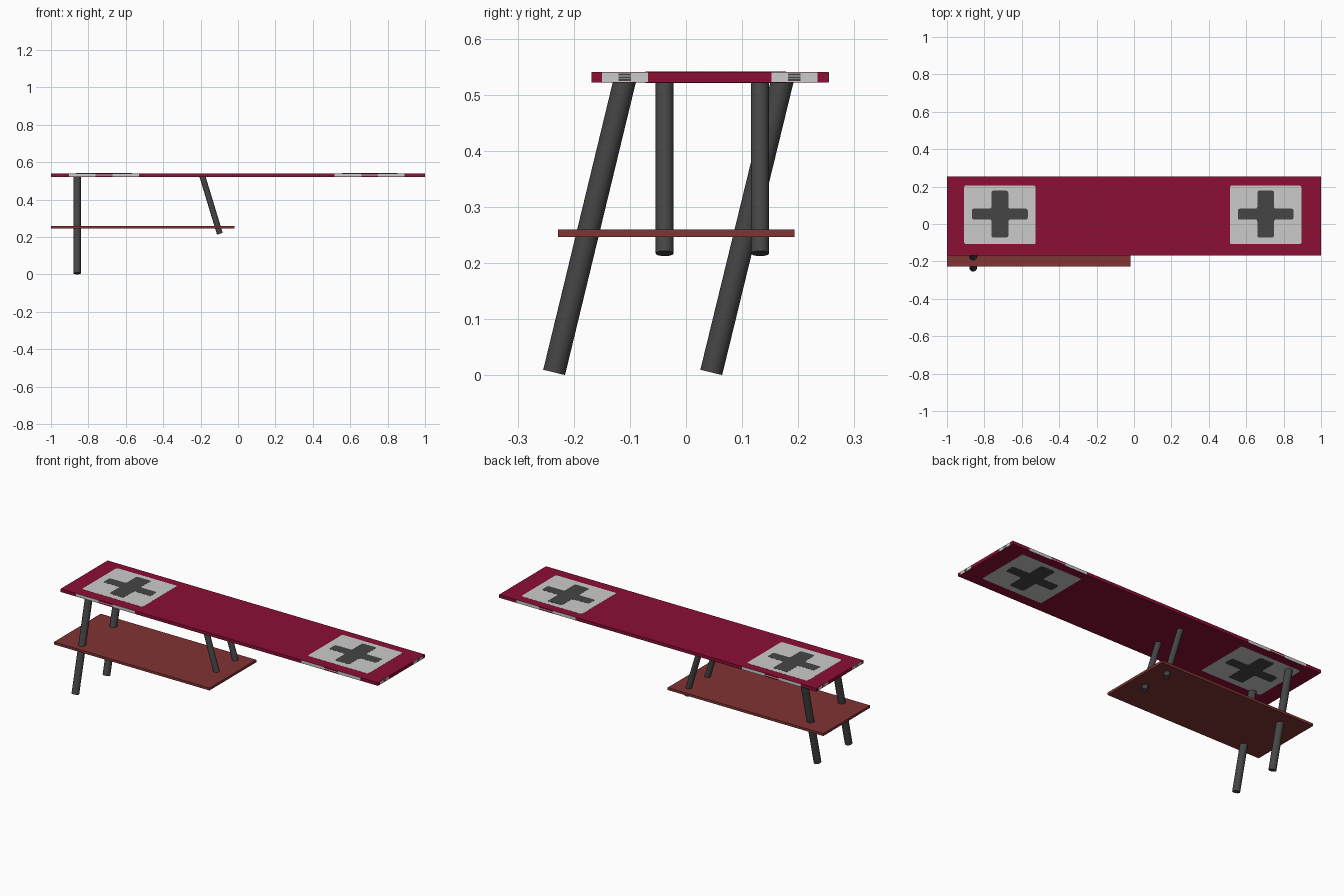
import bpy, bmesh
from mathutils import Vector

if "Cube" in bpy.data.objects:
    bpy.data.objects.remove(bpy.data.objects["Cube"])


def material(name, rgb):
    m = bpy.data.materials.new(name)
    m.diffuse_color = (*rgb, 1)
    m.use_nodes = True
    m.node_tree.nodes["Principled BSDF"].inputs["Base Color"].default_value = m.diffuse_color
    return m


CRIMSON = material("crimson", (0.26, 0.0045, 0.033))
BROWN = material("red_brown", (0.22, 0.033, 0.033))
WHITE = material("off_white", (0.60, 0.60, 0.60))
GREY = material("dark_grey", (0.06, 0.06, 0.06))


def finish(name, bm, mat):
    bmesh.ops.recalc_face_normals(bm, faces=bm.faces[:])
    me = bpy.data.meshes.new(name)
    bm.to_mesh(me)
    bm.free()
    me.materials.append(mat)
    ob = bpy.data.objects.new(name, me)
    bpy.context.collection.objects.link(ob)
    return ob


def box(name, lo, hi, mat):
    bm = bmesh.new()
    bmesh.ops.create_cube(bm, size=1)
    for v in bm.verts:
        v.co = Vector([(a + b) / 2 + c * (b - a) for a, b, c in zip(lo, hi, v.co)])
    return finish(name, bm, mat)


def plate(name, outline, z0, z1, mat, radius):
    """Flat plate from an outline, with rounded corners."""
    bm = bmesh.new()
    bm.faces.new([bm.verts.new((x, y, z0)) for x, y in outline])
    bmesh.ops.bevel(bm, geom=bm.verts[:], offset=radius, segments=3,
                    profile=0.5, affect='VERTICES')
    ext = bmesh.ops.extrude_face_region(bm, geom=bm.faces[:])
    for v in ext["geom"]:
        if isinstance(v, bmesh.types.BMVert):
            v.co.z = z1
    return finish(name, bm, mat)


def leg(name, foot, top, radius):
    foot, top = Vector(foot), Vector(top)
    axis = top - foot
    bpy.ops.mesh.primitive_cylinder_add(vertices=32, radius=radius,
                                        depth=axis.length, location=(foot + top) / 2)
    ob = bpy.context.object
    ob.name = name
    ob.rotation_euler = axis.to_track_quat('Z', 'Y').to_euler()
    ob.data.materials.append(GREY)
    bpy.ops.object.shade_smooth_by_angle()


# Board and lower shelf
Y0, Y1, Z0, Z1 = -0.168, 0.254, 0.522, 0.540
ZM, E = (Z0 + Z1) / 2, 0.0005
box("top_board", (-1 + E, Y0, Z0), (1 - E, Y1, Z1), CRIMSON)
box("lower_shelf", (-1, -0.228, 0.246), (-0.02, 0.193, 0.260), BROWN)

# Legs: a long pair leaning back, a short pair leaning sideways
for side, yf, yt in (("front", -0.235, -0.108), ("back", 0.045, 0.173)):
    leg(f"long_leg_{side}", (-0.86, yf, 0.005), (-0.86, yt, 0.53), 0.02)
for side, y in (("front", -0.038), ("back", 0.132)):
    leg(f"short_leg_{side}", (-0.097, y, 0.217), (-0.192, y, 0.53), 0.016)

# Square panels with crosses, on both faces of the board
for side, cx in (("left", -0.717), ("right", 0.704)):
    square = [(cx - 0.191, -0.108), (cx + 0.191, -0.108),
              (cx + 0.191, 0.206), (cx - 0.191, 0.206)]
    cy, a, b, h, w = 0.053, 0.149, 0.045, 0.125, 0.029
    cross = [(cx + dx, cy + dy) for dx, dy in (
        (-b, -h), (b, -h), (b, -w), (a, -w), (a, w), (b, w),
        (b, h), (-b, h), (-b, w), (-a, w), (-a, -w), (-b, -w))]
    for face, z, s in (("top", Z1, 1), ("under", Z0, -1)):
        plate(f"{face}_panel_{side}", square, z - s * 0.001, z + s * 0.0005, WHITE, 0.01)
        plate(f"{face}_cross_{side}", cross, z - s * 0.001, z + s * 0.001, GREY, 0.01)

    # Long edges: two white bars joined by a thin line
    for edge, y in (("front", Y0), ("back", Y1)):
        for n, x0, x1, hz in ((1, cx - 0.187, cx - 0.045, 0.0085),
                              (2, cx + 0.045, cx + 0.187, 0.0085),
                              (3, cx - 0.045, cx + 0.045, 0.002)):
            box(f"{edge}_edge_bar_{side}_{n}", (x0, y - E, ZM - hz),
                (x1, y + E, ZM + hz), WHITE)

# Short ends: white bars with three grey stripes
for end, x in (("left", -1 + E), ("right", 1 - E)):
    for n, cy in enumerate((-0.109, 0.193)):
        box(f"{end}_end_bar_{n}", (x - E * 0.6, cy - 0.041, Z0 + E),
            (x + E * 0.6, cy + 0.041, Z1 - E), WHITE)
        for k in (-1, 0, 1):
            z = ZM + k * 0.005
            box(f"{end}_end_stripe_{n}_{k + 1}", (x - E, cy - 0.011, z - 0.0018),
                (x + E, cy + 0.011, z + 0.0018), GREY)
